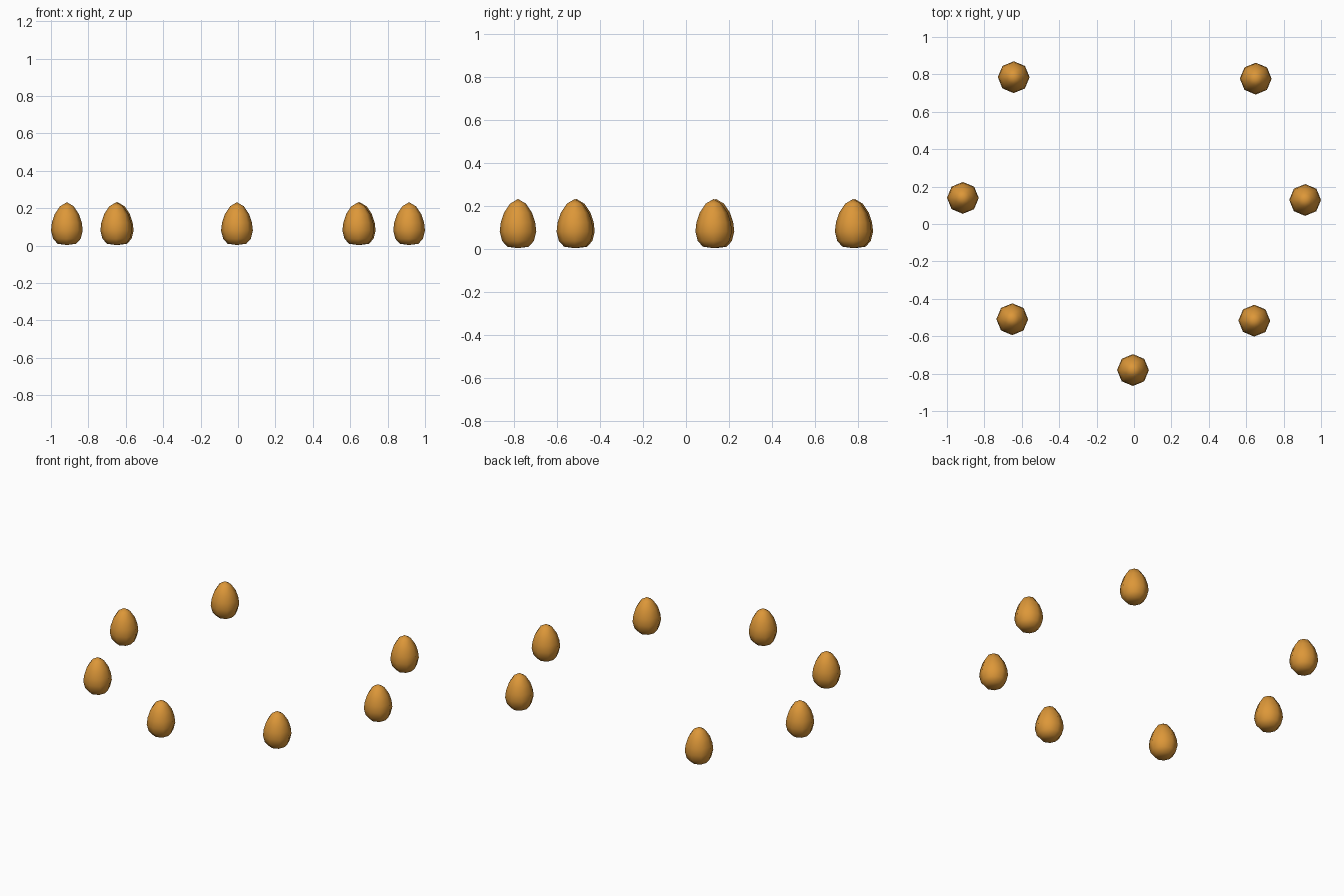
import bpy, math

if "Cube" in bpy.data.objects:
    bpy.data.objects.remove(bpy.data.objects["Cube"])

amber = bpy.data.materials.new("amber")
amber.diffuse_color = (0.72, 0.31, 0.04, 1)
amber.use_nodes = True
amber.node_tree.nodes["Principled BSDF"].inputs["Base Color"].default_value = amber.diffuse_color

SIDES = 8
# egg profile: (radius, height), poles added at both ends
PROFILE = [(0.050, 0.010), (0.074, 0.037), (0.085, 0.080), (0.080, 0.122),
           (0.065, 0.168), (0.037, 0.210)]
BOTTOM, TOP = 0.003, 0.232


def egg_mesh():
    verts = [(r * math.cos(2 * math.pi * i / SIDES), r * math.sin(2 * math.pi * i / SIDES), z)
             for r, z in PROFILE for i in range(SIDES)]
    low = len(verts)
    verts += [(0, 0, BOTTOM), (0, 0, TOP)]
    last = (len(PROFILE) - 1) * SIDES
    faces = []
    for i in range(SIDES):
        j = (i + 1) % SIDES
        for k in range(0, last, SIDES):
            faces.append((k + i, k + j, k + SIDES + j, k + SIDES + i))
        faces.append((low, j, i))
        faces.append((low + 1, last + i, last + j))
    me = bpy.data.meshes.new("egg")
    me.from_pydata(verts, [], faces)
    me.materials.append(amber)
    me.polygons.foreach_set("use_smooth", [True] * len(me.polygons))
    return me


# seven eggs on a ring of eight places, the back place left open
mesh = egg_mesh()
for n in range(8):
    if n == 2:
        continue
    a = n * math.pi / 4 - 0.006
    egg = bpy.data.objects.new(f"egg_{n}", mesh)
    egg.location = (0.915 * math.cos(a), 0.134 + 0.915 * math.sin(a), 0)
    egg.rotation_euler.z = a
    bpy.context.collection.objects.link(egg)
